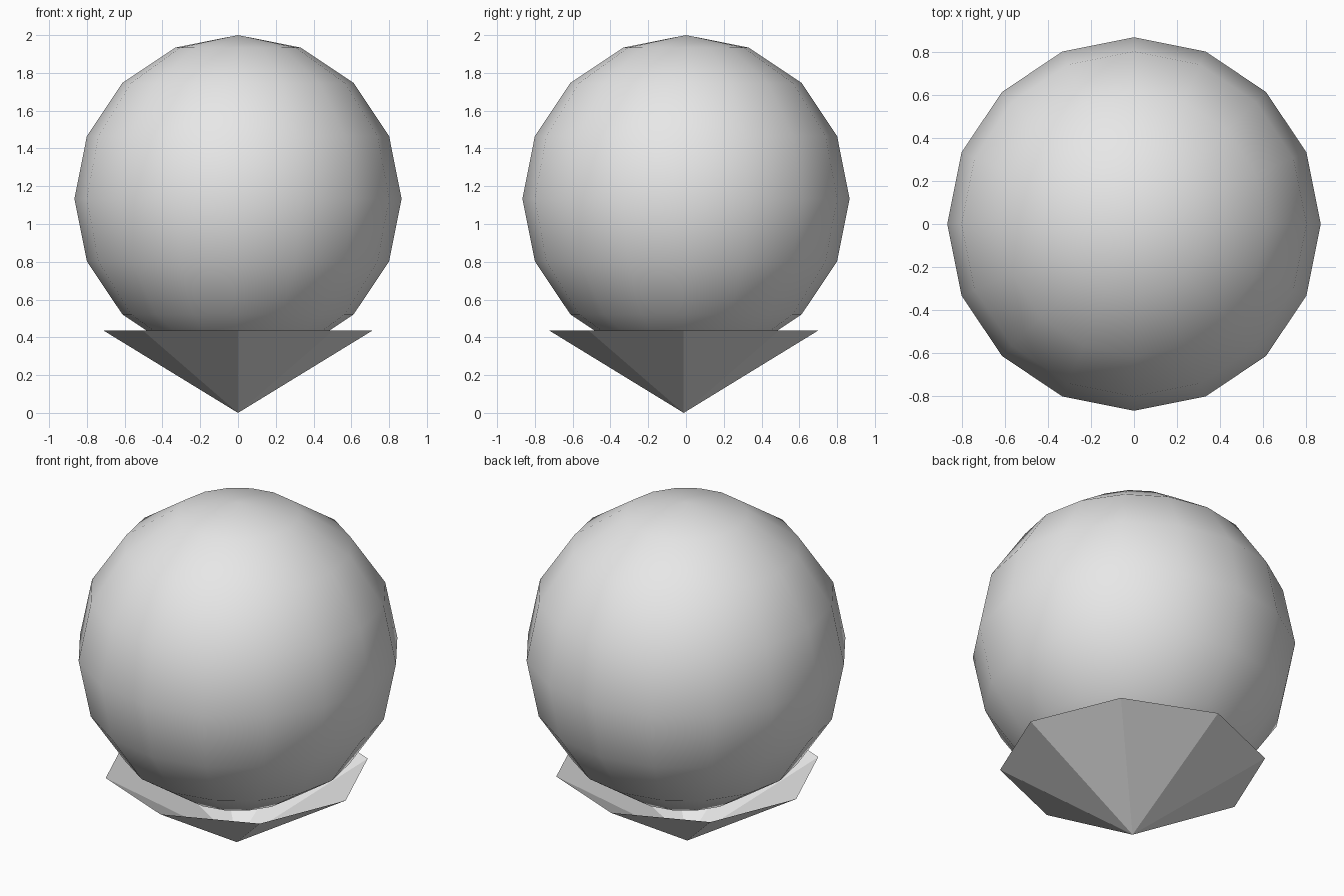
import bpy
import math

# Remove the default cube only
cube = bpy.data.objects.get("Cube")
if cube:
    bpy.data.objects.remove(cube, do_unlink=True)


def make_material(name, colour):
    mat = bpy.data.materials.new(name)
    mat.use_nodes = True
    mat.diffuse_color = colour
    mat.node_tree.nodes["Principled BSDF"].inputs["Base Color"].default_value = colour
    return mat


def finish(name, mat):
    obj = bpy.context.object
    obj.name = name
    obj.data.name = name
    obj.data.materials.append(mat)
    return obj


grey = make_material("light grey", (0.8, 0.8, 0.8, 1.0))

# Ball: coarse sphere, smooth shaded
radius = 0.866
bpy.ops.mesh.primitive_uv_sphere_add(
    segments=16, ring_count=8, radius=radius, location=(0, 0, 2 - radius))
finish("ball", grey)
bpy.ops.object.shade_smooth()

# Cup: open eight-sided cone, point down, flat faces, a touch towards the front
cup_height = 0.436
bpy.ops.mesh.primitive_cone_add(
    vertices=8, radius1=0, radius2=0.712, depth=cup_height,
    end_fill_type='NOTHING', location=(0, -0.012, cup_height / 2))
finish("cup", grey)
bpy.ops.object.shade_flat()
